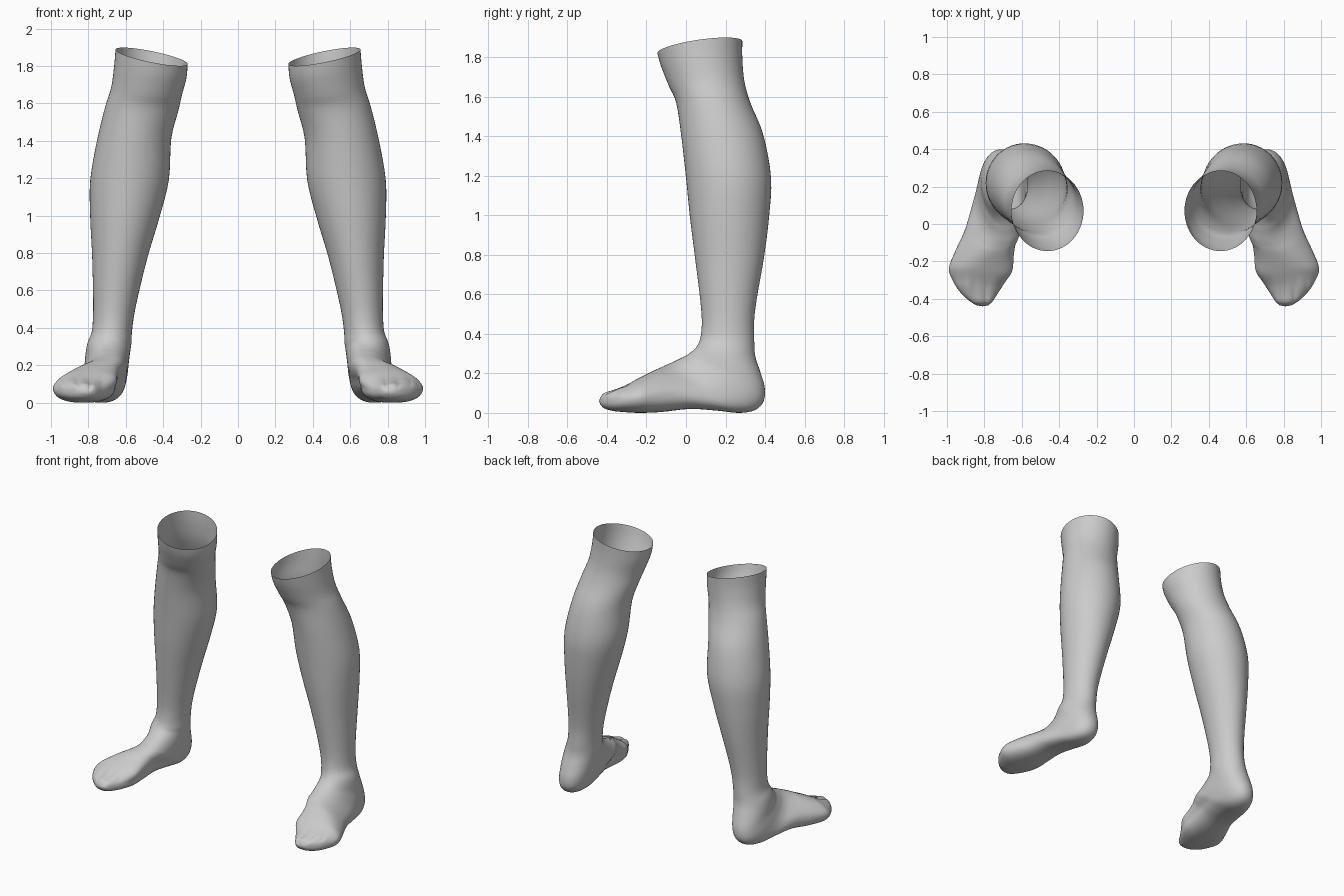
import bpy, bmesh
from math import sin, cos, pi, copysign
from mathutils import Vector

if "Cube" in bpy.data.objects:
    bpy.data.objects.remove(bpy.data.objects["Cube"])

# Each section: front/top point (y, z), back/bottom point (y, z), inner x, outer x
SHIN = [
    (-.145, 1.83, .285, 1.89, .270, .655),
    (-.125, 1.76, .285, 1.80, .275, .662),
    (-.085, 1.66, .295, 1.69, .300, .678),
    (-.050, 1.58, .325, 1.58, .320, .710),
    (-.025, 1.42, .390, 1.42, .357, .752),
    (.000, 1.20, .430, 1.20, .370, .790),
    (.020, 1.00, .420, 1.00, .420, .790),
    (.045, .80, .395, .80, .480, .780),
    (.070, .60, .360, .60, .530, .775),
    (.080, .48, .345, .48, .555, .775),
]
# Sections swing round the ankle, from level at the shin to upright at the toes
FOOT = [
    (.075, .40, .345, .38, .567, .782),
    (.060, .355, .350, .30, .570, .805),
    (.035, .325, .375, .22, .578, .815),
    (.000, .300, .398, .14, .585, .820),
    (-.030, .285, .393, .07, .590, .830),
    (-.060, .270, .350, .025, .597, .840),
    (-.090, .257, .270, .010, .605, .855),
    (-.120, .243, .150, .022, .625, .880),
    (-.150, .230, .020, .030, .645, .910),
    (-.200, .205, -.120, .015, .655, .960),
    (-.250, .180, -.230, .010, .660, .990),
    (-.310, .148, -.310, .014, .690, .965),
    (-.370, .125, -.370, .020, .728, .925),
    (-.415, .110, -.415, .034, .757, .875),
    (-.435, .085, -.435, .055, .780, .840),
]
SIDES, STEPS = 56, 4


def smooth_sections(rows):
    """Catmull-Rom interpolation of the section table."""
    pts = [rows[0]] + rows + [rows[-1]]
    out = []
    for i in range(1, len(pts) - 2):
        for k in range(STEPS):
            t = k / STEPS
            out.append([.5 * (2 * b + (c - a) * t + (2 * a - 5 * b + 4 * c - d) * t * t
                              + (3 * b - a - 3 * c + d) * t ** 3)
                        for a, b, c, d in zip(*pts[i - 1:i + 3])])
    out.append(list(rows[-1]))
    return out


def ring(row):
    fy, fz, by, bz, x0, x1 = row
    tilt = .2 * max(0, min(1, ((fz + bz) / 2 - 1.45) / .4))    # slanted knee opening
    foot = max(0, min(1, (.34 - fz) / .1))                     # how foot-like the section is
    toes = max(0, min(1, (-.27 - fy) / .06))
    e = 1 - .18 * foot
    pts = []
    for i in range(SIDES):
        a = 2 * pi * i / SIDES
        c = copysign(abs(cos(a)) ** e, cos(a))
        s = copysign(abs(sin(a)) ** e, sin(a))
        dx = s * (x1 - x0) / 2
        x = (x0 + x1) / 2 + dx
        y = (fy + by) / 2 - c * (by - fy) / 2
        z = (fz + bz) / 2 - c * (bz - fz) / 2 + tilt * dx
        x -= .045 * foot * (1 - toes) * max(c, 0)              # instep ridge leans inward
        z -= .008 * toes * max(c, 0) * abs(cos(pi * (x - .66) / .066)) ** 6   # toe grooves
        pts.append(Vector((x, y, z)))
    return pts


def build_leg(name, side):
    bm = bmesh.new()
    rings = []
    for row in smooth_sections(SHIN + FOOT):
        rings.append([bm.verts.new((p.x * side, p.y, p.z)) for p in ring(row)])
    for a, b in zip(rings, rings[1:]):
        for i in range(SIDES):
            j = (i + 1) % SIDES
            bm.faces.new((a[i], a[j], b[j], b[i]))
    # rounded toe tip; the knee end stays open
    tip = bm.verts.new((.81 * side, -.44, .07))
    for i in range(SIDES):
        bm.faces.new((rings[-1][i], rings[-1][(i + 1) % SIDES], tip))
    if side > 0:
        bmesh.ops.reverse_faces(bm, faces=bm.faces)
    # orient outward using the calf's rear face
    bm.normal_update()
    rear = max(bm.faces, key=lambda f: f.calc_center_median().y)
    if rear.normal.y < 0:
        bmesh.ops.reverse_faces(bm, faces=bm.faces)
    low = min(v.co.z for v in bm.verts)
    for v in bm.verts:
        v.co.z -= low
    for f in bm.faces:
        f.smooth = True
    mesh = bpy.data.meshes.new(name)
    bm.to_mesh(mesh)
    bm.free()
    obj = bpy.data.objects.new(name, mesh)
    bpy.context.collection.objects.link(obj)


build_leg("left_lower_leg", 1)
build_leg("right_lower_leg", -1)
